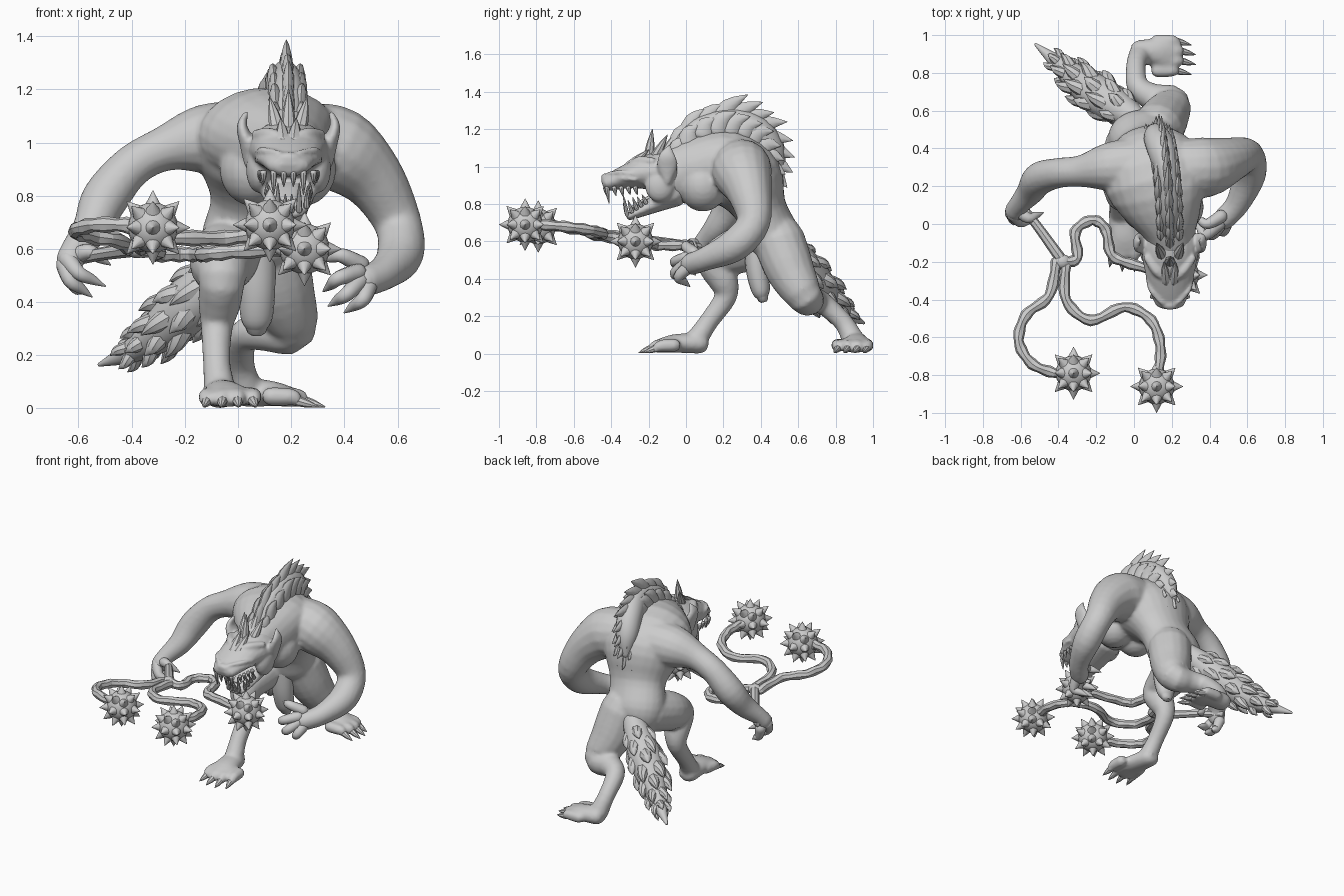
import bpy, bmesh, math, random
from mathutils import Vector, Matrix
from itertools import product

random.seed(4)

def spline(pts, n):
    """Smooth path through (x, y, z, radius[, second radius]) points."""
    p = [q if len(q) == 5 else tuple(q) + (q[3],) for q in pts]
    out = []
    for i in range(len(p) - 1):
        q = p[max(i - 1, 0)], p[i], p[i + 1], p[min(i + 2, len(p) - 1)]
        for k in range(n):
            t = k / n
            out.append([0.5 * (2*b + (c-a)*t + (2*a-5*b+4*c-d)*t*t + (3*b-a-3*c+d)*t**3)
                        for a, b, c, d in zip(*q)])
    return out + [list(p[-1])]

def limb(bm, pts, ref=(1, 0, 0), sides=16, sub=4):
    """Round-capped tube of varying elliptical section."""
    s = spline(pts, sub)
    pos = [Vector(q[:3]) for q in s]
    rad = [(max(q[3], .002), max(q[4], .002)) for q in s]
    t0, t1 = (pos[1] - pos[0]).normalized(), (pos[-1] - pos[-2]).normalized()
    a, b = rad[0], rad[-1]
    for f, g in ((.5, .87), (.85, .5)):
        pos = [Vector(s[0][:3]) - t0 * min(a) * f] + pos + [Vector(s[-1][:3]) + t1 * min(b) * f]
        rad = [(a[0]*g, a[1]*g)] + rad + [(b[0]*g, b[1]*g)]
    ref, rings = Vector(ref), []
    for i, c in enumerate(pos):
        t = (pos[min(i + 1, len(pos) - 1)] - pos[max(i - 1, 0)]).normalized()
        u = (ref - t * t.dot(ref)).normalized()
        w = t.cross(u)
        rings.append([bm.verts.new(c + u * rad[i][0] * math.cos(h) + w * rad[i][1] * math.sin(h))
                      for h in (2 * math.pi * k / sides for k in range(sides))])
    for r, q in zip(rings, rings[1:]):
        for k in range(sides):
            j = (k + 1) % sides
            bm.faces.new((r[k], r[j], q[j], q[k]))
    bm.faces.new(rings[0][::-1])
    bm.faces.new(rings[-1])

def blob(bm, loc, size):
    bmesh.ops.create_uvsphere(bm, u_segments=20, v_segments=12, radius=1,
                              matrix=Matrix.Translation(loc) @ Matrix.Diagonal((*size, 1)))

def spike(bm, base, tip, r, bend=(0, 0, 0), flat=1.0, sides=8):
    """Pointed tuft, tooth or claw."""
    a, b = Vector(base), Vector(tip)
    m = (a + b) / 2 + Vector(bend)
    d = b - a
    ref = (0, 1, 0) if abs(d.x) > max(abs(d.y), abs(d.z)) else (1, 0, 0)
    limb(bm, [(*a, r*flat, r), (*m, r*.72*flat, r*.72), (*b, .002)], ref, sides, 3)

def finish(name, bm, voxel=None, angle=40):
    bmesh.ops.recalc_face_normals(bm, faces=bm.faces)
    me = bpy.data.meshes.new(name)
    bm.to_mesh(me)
    bm.free()
    o = bpy.data.objects.new(name, me)
    bpy.context.collection.objects.link(o)
    bpy.context.view_layer.objects.active = o
    o.select_set(True)
    bpy.ops.object.shade_smooth_by_angle(angle=math.radians(angle))
    o.select_set(False)
    if voxel:
        m = o.modifiers.new("fuse", 'REMESH')
        m.mode, m.voxel_size, m.use_smooth_shade = 'VOXEL', voxel, True
        m = o.modifiers.new("soften", 'SMOOTH')
        m.iterations, m.factor = 4, .5
    return o

# body: trunk, arms, legs and feet fused into one skin
bm = bmesh.new()
limb(bm, [(.05, .49, .53, .15, .11), (.05, .46, .62, .19, .15), (.08, .4, .77, .185, .14),
          (.1, .32, .93, .26, .21), (.12, .21, 1.02, .27, .19), (.17, .04, .98, .19, .18),
          (.19, -.05, .96, .14, .16)], sides=24)
for x in (.06, .24):
    blob(bm, (x, .09, .9), (.13, .13, .14))            # chest muscles
limb(bm, [(-.0, .31, 1.01, .15), (-.14, .3, 1.01, .13), (-.28, .28, .975, .085), (-.4, .27, .91, .08),
          (-.5, .24, .79, .088), (-.55, .17, .68, .072), (-.61, .1, .6, .055), (-.63, .07, .56, .055)], (0, 1, 0))
limb(bm, [(.26, .3, 1.0, .15), (.38, .3, .97, .16), (.51, .34, .86, .12), (.6, .36, .7, .09),
          (.61, .26, .58, .088), (.55, .11, .51, .065), (.48, .03, .48, .06)], (0, 1, 0))
limb(bm, [(-.02, .43, .6, .13), (-.06, .27, .55, .125), (-.06, .15, .49, .09), (-.07, .2, .39, .08),
          (-.08, .21, .3, .06), (-.08, .12, .17, .052), (-.07, .06, .08, .06)])
limb(bm, [(-.07, .07, .055, .065, .055), (-.05, -.06, .055, .08, .05), (-.03, -.15, .04, .1, .035)])
limb(bm, [(.12, .5, .6, .14), (.16, .56, .44, .13), (.2, .64, .3, .095), (.1, .67, .29, .075),
          (.02, .73, .27, .06), (.01, .84, .17, .052), (.03, .89, .08, .06)], (0, 0, 1))
limb(bm, [(.03, .91, .06, .065, .055), (.13, .91, .055, .075, .048), (.21, .89, .04, .1, .035)], (0, 1, 0))
# toes
for i in range(4):
    k = i - 1.5
    x, y = -.03 + k * .058, -.19 + .012 * k * k
    limb(bm, [(x*.9, y + .1, .045, .036), (x, y + .03, .042, .033), (x + k*.004, y, .026, .022)], sides=12)
    y, x = .89 + k * .052, .25 - .012 * k * k
    limb(bm, [(x - .1, y, .045, .036), (x - .02, y, .042, .033), (x, y, .026, .022)], (0, 1, 0), 12)
finish("body", bm, .012)

# toe claws
bm = bmesh.new()
for i in range(4):
    k = i - 1.5
    x, y = -.03 + k * .058, -.19 + .012 * k * k
    spike(bm, (x, y, .028), (x + k*.008, y - .065, .006), .02)
    y, x = .89 + k * .052, .25 - .012 * k * k
    spike(bm, (x, y, .028), (x + .08, y - .02, .006), .02)
finish("toe_claws", bm)

# fingers with long claws: base, knuckle, tip
bm = bmesh.new()
for a, b, c in (((.46, .04, .54), (.39, .0, .575), (.31, .04, .56)),
                ((.45, .0, .51), (.38, -.06, .49), (.32, .01, .44)),
                ((.46, .0, .48), (.41, -.06, .43), (.34, .0, .385)),
                ((.49, .01, .46), (.47, -.04, .41), (.4, .02, .36)),
                ((-.62, .08, .57), (-.56, .03, .59), (-.48, .06, .54)),
                ((-.65, .06, .54), (-.63, .02, .48), (-.55, .05, .42)),
                ((-.64, .05, .56), (-.6, .01, .51), (-.5, .04, .46)),
                ((-.63, .1, .52), (-.61, .09, .46), (-.57, .1, .43))):
    limb(bm, [(*a, .035), (*b, .028), (*(Vector(b).lerp(Vector(c), .5)), .02), (*c, .003)],
         (0, 1, .3), 12)
finish("fingers", bm)

# head: skull, muzzle, open jaw, brows, cheeks and ears
bm = bmesh.new()
limb(bm, [(.19, -.04, .95, .13, .14), (.19, -.14, .97, .15, .115), (.19, -.24, .965, .135, .085),
          (.19, -.34, .94, .112, .06), (.19, -.41, .915, .085, .045)], sides=20)
limb(bm, [(.19, -.07, .86, .12, .08), (.19, -.17, .8, .1, .048), (.19, -.26, .755, .08, .03),
          (.19, -.3, .735, .06, .022)])
blob(bm, (.19, -.43, .94), (.045, .025, .025))
for s in (-1, 1):
    blob(bm, (.19 + s*.11, -.14, .9), (.05, .08, .09))
    limb(bm, [(.19 + s*.02, -.29, 1.01, .02), (.19 + s*.07, -.25, 1.03, .026), (.19 + s*.12, -.18, 1.03, .02)], (0, 0, 1))
    limb(bm, [(.19 + s*.13, -.1, .93, .04, .03), (.19 + s*.155, -.1, 1.0, .03, .055),
              (.19 + s*.175, -.1, 1.06, .02, .045), (.19 + s*.16, -.09, 1.11, .01)])
    for z in (.93, .96):
        limb(bm, [(.19 + s*.04, -.42, z, .012), (.19 + s*.1, -.35, z + .01, .014), (.19 + s*.12, -.27, z, .01)], (0, 0, 1), 8)
finish("head", bm, .009)

# eyes, teeth and tongue
bm = bmesh.new()
for s in (-1, 1):
    blob(bm, (.19 + s*.085, -.26, .995), (.022, .02, .018))
    for i, l in enumerate((.05, .08, .04, .045, .035, .035)):
        x, y = .19 + s * (.018 + .034 * min(i, 2) + .004 * i), -.43 + .008 * i + .03 * max(i - 1, 0)
        spike(bm, (x, y, .885), (x, y + .01, .885 - l), .013)
        x, y = .19 + s * (.012 + .024 * min(i, 2) + .004 * i), -.315 + .025 * max(i - 1, 0)
        spike(bm, (x, y, .745 + .016 * max(i - 1, 0)), (x, y - .02, .755 + l + .012 * i), .012)
finish("eyes_and_teeth", bm)
bm = bmesh.new()
limb(bm, [(.19, -.1, .86, .05, .02), (.19, -.2, .83, .045, .014), (.19, -.28, .785, .03, .01)])
finish("tongue", bm)

# mane: ridge along the spine with big tufts, (y, z) root to (y, z) tip
bm = bmesh.new()
limb(bm, [(.19, -.04, 1.09, .05, .05), (.19, .07, 1.19, .06, .07), (.18, .24, 1.22, .06, .09),
          (.15, .38, 1.19, .075, .08), (.12, .46, 1.09, .07, .07), (.1, .49, .98, .03, .04)])
for i, (y0, z0, y1, z1) in enumerate(((-.03, 1.1, .02, 1.23), (.02, 1.16, .1, 1.31), (.1, 1.21, .2, 1.335),
        (.17, 1.23, .33, 1.385), (.24, 1.23, .41, 1.345), (.31, 1.22, .47, 1.29), (.36, 1.19, .54, 1.24),
        (.41, 1.14, .57, 1.14), (.44, 1.09, .58, 1.05), (.47, 1.02, .57, .97), (.48, .97, .54, .89))):
    x = .19 - .0009 * i * i
    for s in (-1, 0, 1):
        k = .6 if s else 1
        spike(bm, (x + s * .045, y0 - .01, z0 - .04 * abs(s)),
              (x + s * .055, y0 + (y1 - y0) * k, z0 + (z1 - z0) * k - .03 * abs(s)), .06, (0, -.015, .015), .5)
for x, y, z, tx, ty, tz in ((.19, -.2, 1.04, .19, -.18, 1.2), (.15, -.17, 1.04, .12, -.1, 1.17),
                            (.23, -.17, 1.04, .26, -.1, 1.17), (.19, -.12, 1.05, .19, -.05, 1.19),
                            (.17, -.3, 1.0, .16, -.2, 1.09), (.21, -.3, 1.0, .22, -.2, 1.09)):
    spike(bm, (x, y, z), (tx, ty, tz), .03)
finish("mane", bm)

# bushy tail
tail = [(.03, .54, .6, .06), (-.06, .6, .51, .085), (-.17, .67, .4, .105), (-.28, .75, .3, .085),
        (-.4, .85, .215, .045), (-.52, .95, .165, .008)]
bm = bmesh.new()
limb(bm, tail, (0, 0, 1))
axis = Vector((-.66, .5, -.55)).normalized()
u = axis.cross(Vector((0, 0, 1))).normalized()
w = axis.cross(u)
for i, q in enumerate(spline(tail, 2)[2:-2]):
    for k in range(5):
        h = k * math.pi / 2.5 + i * .6
        out = u * math.cos(h) + w * math.sin(h)
        c, r = Vector(q[:3]), q[3]
        spike(bm, c + out * r * .65, c + out * r * 1.12 + axis * (.04 + r) * random.uniform(.6, .9),
              .012 + r * .3, out * .01)
finish("tail", bm)

# hanging loin flap
bm = bmesh.new()
limb(bm, [(.06, .37, .6, .08, .06), (.07, .38, .45, .07, .06), (.07, .4, .34, .06, .05), (.07, .41, .3, .04, .03)])
finish("loin_flap", bm)

# flail: handle, three knotted chains and spiked balls
bm = bmesh.new()
limb(bm, [(-.62, .12, .56, .025), (-.52, .0, .58, .025), (-.39, -.18, .6, .03)], (0, 0, 1), 8)
blob(bm, (-.38, -.2, .6), (.045, .04, .035))
finish("flail_handle", bm)
chains = {
    "left": ([(-.41, -.2, .6), (-.45, -.38, .63), (-.57, -.48, .65), (-.61, -.62, .67), (-.54, -.74, .69), (-.42, -.79, .69)], (-.32, -.79, .68)),
    "middle": ([(-.36, -.21, .6), (-.36, -.4, .62), (-.23, -.51, .64), (-.05, -.44, .64), (.09, -.51, .66), (.14, -.65, .68), (.13, -.78, .69)], (.12, -.86, .69)),
    "right": ([(-.38, -.2, .6), (-.3, -.18, .59), (-.31, -.04, .58), (-.22, .02, .58), (-.15, -.03, .58), (-.12, -.16, .58), (-.02, -.21, .59), (.17, -.26, .6)], (.25, -.27, .6))}
for side, (pts, ball) in chains.items():
    bm = bmesh.new()
    links = [(*q[:3], .032 if i % 2 else .025, .025 if i % 2 else .032)
             for i, q in enumerate(spline([(*p, .02) for p in pts], 3))]
    limb(bm, links, (0, 0, 1), 8, 2)
    finish(side + "_chain", bm, angle=15)
    bm = bmesh.new()
    blob(bm, ball, (.095, .095, .095))
    for d in product((-1, 0, 1), repeat=3):
        if any(d):
            v = Vector(d).normalized()
            m = Matrix.Translation(Vector(ball) + v * .112) @ v.to_track_quat('Z', 'Y').to_matrix().to_4x4()
            bmesh.ops.create_cone(bm, cap_ends=True, segments=12, radius1=.03, radius2=.001, depth=.055, matrix=m)
    finish(side + "_spiked_ball", bm)
